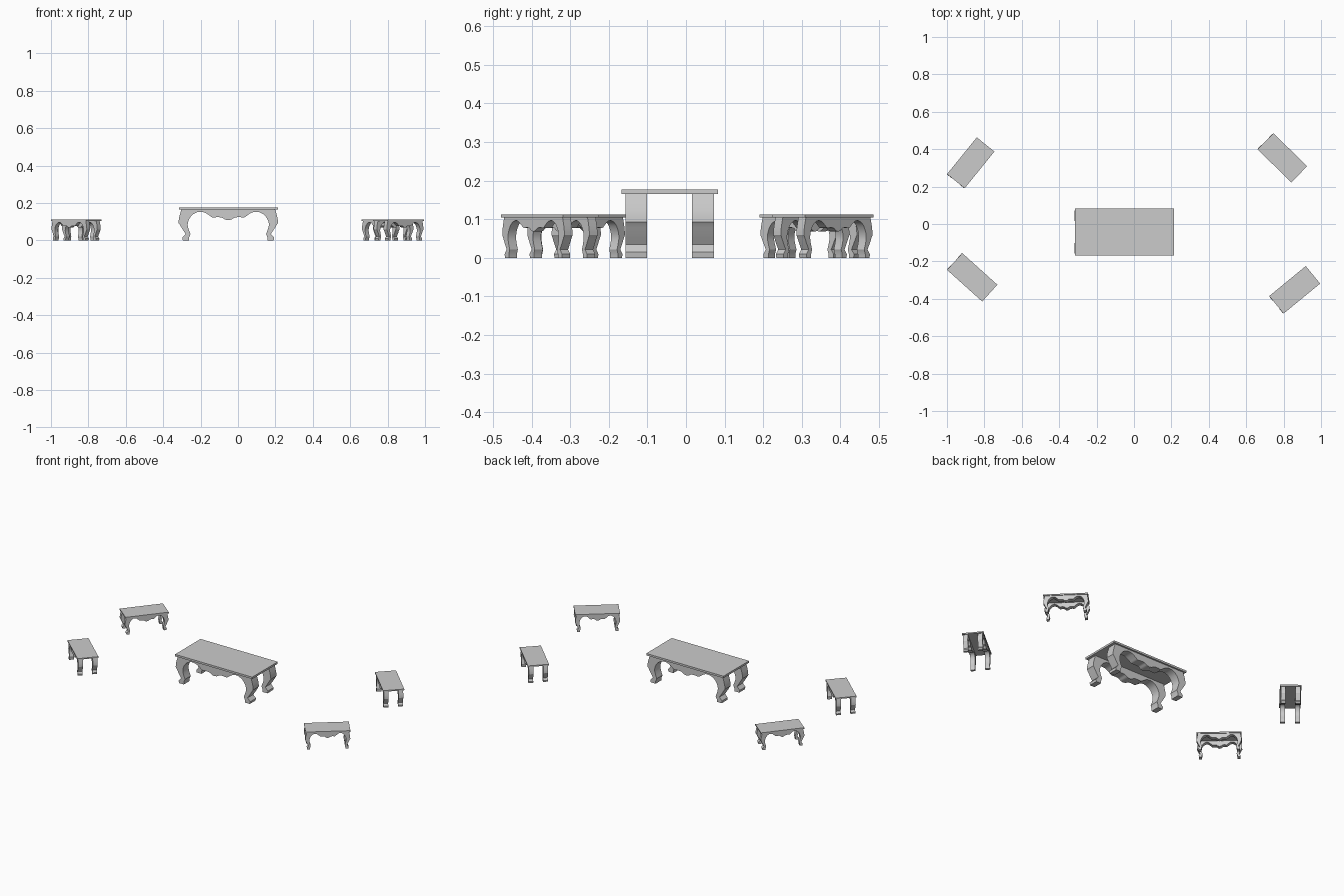
import bpy, bmesh, math
from mathutils import Vector, Matrix

old = bpy.data.objects.get("Cube")
if old:
    bpy.data.objects.remove(old, do_unlink=True)

grey = bpy.data.materials.new("light grey")
grey.use_nodes = True
grey.diffuse_color = (0.6, 0.6, 0.6, 1)
grey.node_tree.nodes["Principled BSDF"].inputs["Base Color"].default_value = (0.6, 0.6, 0.6, 1)

# Full-size table measures
LENGTH, WIDTH, HEIGHT, SLAB = 0.53, 0.25, 0.177, 0.012
FRAME_Y, FRAME_T = 0.0865, 0.056


def spline(points, steps=4):
    """Smooth curve through the points."""
    p = [Vector(q) for q in points]
    p = [2 * p[0] - p[1]] + p + [2 * p[-1] - p[-2]]
    out = []
    for a, b, c, d in zip(p, p[1:], p[2:], p[3:]):
        for i in range(steps):
            t = i / steps
            out.append(0.5 * (2 * b + (c - a) * t + (2 * a - 5 * b + 4 * c - d) * t ** 2
                              + (3 * b - a - 3 * c + d) * t ** 3))
    return out + [p[-2]]


# Half outline of the side frame: knee, foot, then inner leg and scalloped apron
knee = spline([(0.25, 0.166), (0.258, 0.14), (0.264, 0.115), (0.266, 0.093)])
shin = spline([(0.262, 0.088), (0.245, 0.06), (0.228, 0.034)], 3)
foot = [Vector(p) for p in ((0.246, 0.015), (0.243, 0), (0.21, 0), (0.21, 0.015))]
inner = spline([(0.202, 0.034), (0.212, 0.06), (0.217, 0.085), (0.21, 0.112), (0.19, 0.138),
                (0.16, 0.152), (0.13, 0.15), (0.105, 0.136), (0.085, 0.123),
                (0.06, 0.124), (0.035, 0.122), (0.018, 0.112), (0, 0.108)])
half = knee + shin + foot + inner
outline = half + [Vector((-p.x, p.y)) for p in reversed(half[:-1])]


def finish(name, bm, matrix):
    bmesh.ops.recalc_face_normals(bm, faces=bm.faces)
    mesh = bpy.data.meshes.new(name)
    bm.to_mesh(mesh)
    bm.free()
    mesh.transform(matrix)
    mesh.materials.append(grey)
    obj = bpy.data.objects.new(name, mesh)
    bpy.context.collection.objects.link(obj)
    bpy.ops.object.select_all(action='DESELECT')
    obj.select_set(True)
    bpy.context.view_layer.objects.active = obj
    bpy.ops.object.shade_smooth_by_angle(angle=math.radians(30))


def make_table(name, x, y, angle, scale):
    place = (Matrix.Translation((x, y, 0)) @ Matrix.Rotation(math.radians(angle), 4, 'Z')
             @ Matrix.Diagonal((*scale, 1)))
    # Top slab
    bm = bmesh.new()
    bmesh.ops.create_cube(bm, size=1, matrix=Matrix.Translation((0, 0, HEIGHT - SLAB / 2))
                          @ Matrix.Diagonal((LENGTH, WIDTH, SLAB, 1)))
    finish(name + "_top", bm, place)
    # Two side frames, each with a pair of curved legs and an apron
    for side, sign in (("front", -1), ("back", 1)):
        bm = bmesh.new()
        y0 = sign * FRAME_Y - FRAME_T / 2
        face = bm.faces.new([bm.verts.new((p.x - 0.002, y0, p.y)) for p in outline])
        ext = bmesh.ops.extrude_face_region(bm, geom=[face], use_keep_orig=True)
        moved = [v for v in ext["geom"] if isinstance(v, bmesh.types.BMVert)]
        bmesh.ops.translate(bm, verts=moved, vec=(0, FRAME_T, 0))
        finish(f"{name}_{side}_legs_and_apron", bm, place)


make_table("large_table", -0.05, -0.0425, 0, (1, 1, 1))
small = (0.477, 0.484, 0.63)
make_table("back_right_small_table", -0.873, 0.327, 51, small)
make_table("front_right_small_table", -0.865, -0.285, -42, small)
make_table("back_left_small_table", 0.793, 0.354, -44.5, small)
make_table("front_left_small_table", 0.859, -0.352, 39.4, small)
